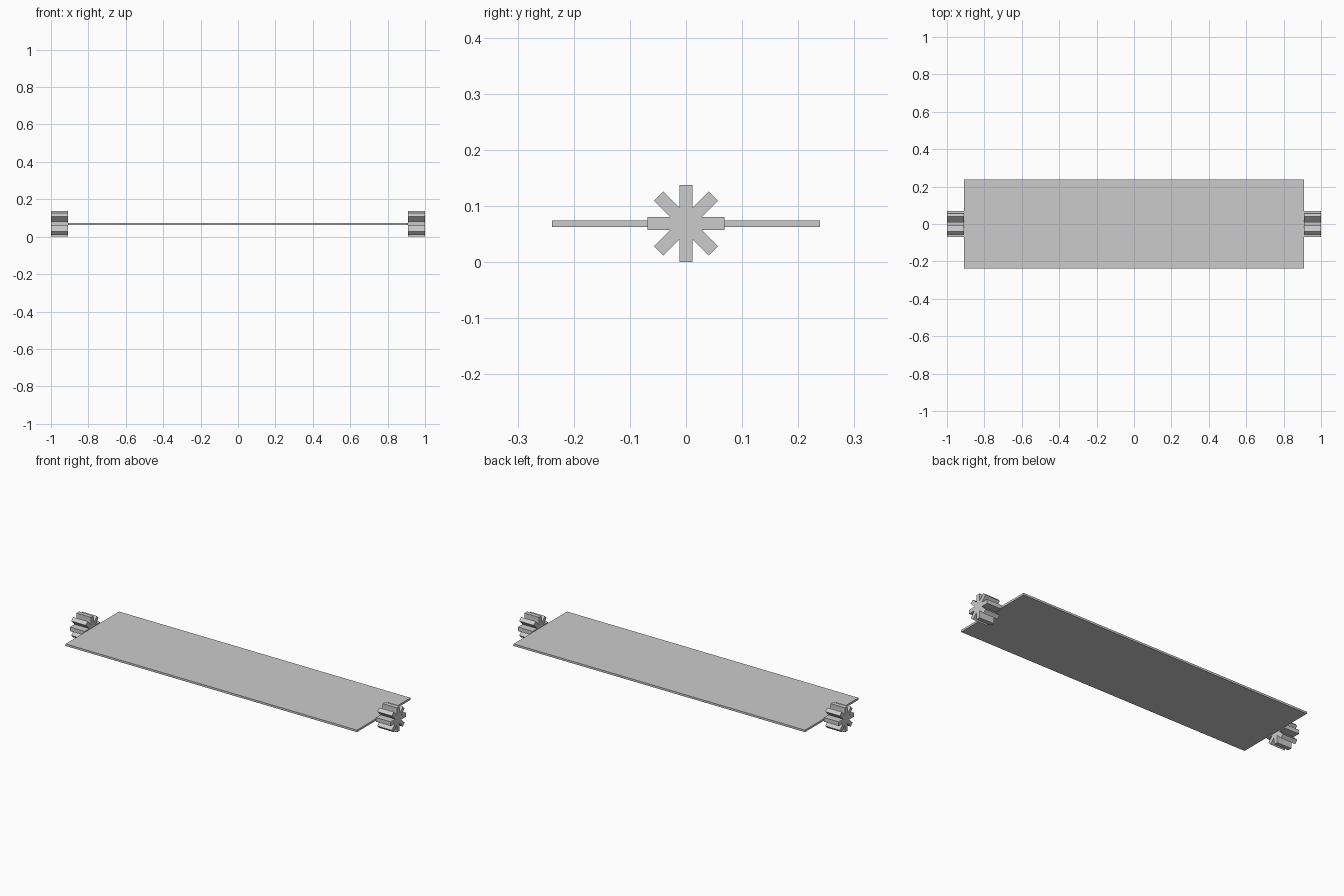
import bpy, bmesh
from math import sin, cos, pi, radians

if "Cube" in bpy.data.objects:
    bpy.data.objects.remove(bpy.data.objects["Cube"])

R, W = 0.0688, 0.0115      # spoke length and half width
ZC = R                     # height of the axle centre
PLATE_X, PLATE_Y, PLATE_T = 0.909, 0.2385, 0.0115


def make_object(name, bm):
    bmesh.ops.recalc_face_normals(bm, faces=bm.faces)
    mesh = bpy.data.meshes.new(name)
    bm.to_mesh(mesh)
    bm.free()
    obj = bpy.data.objects.new(name, mesh)
    bpy.context.collection.objects.link(obj)
    return obj


def star_profile(arms=8):
    """Outline of an eight-armed star in (y, z)."""
    notch = W / sin(pi / arms)
    pts = []
    for i in range(arms):
        a = 2 * pi * i / arms
        for u, v in ((R, -W), (R, W)):
            pts.append((u * cos(a) - v * sin(a), u * sin(a) + v * cos(a)))
        b = a + pi / arms
        pts.append((notch * cos(b), notch * sin(b)))
    return pts


def star_wheel(name, x0, x1):
    bm = bmesh.new()
    face = bm.faces.new([bm.verts.new((x0, y, ZC + z)) for y, z in star_profile()])
    ext = bmesh.ops.extrude_face_region(bm, geom=[face], use_keep_orig=True)
    moved = [g for g in ext["geom"] if isinstance(g, bmesh.types.BMVert)]
    bmesh.ops.translate(bm, verts=moved, vec=(x1 - x0, 0, 0))
    return make_object(name, bm)


# Flat centre panel
bm = bmesh.new()
bmesh.ops.create_cube(bm, size=1)
bmesh.ops.scale(bm, verts=bm.verts, vec=(2 * PLATE_X, 2 * PLATE_Y, PLATE_T))
bmesh.ops.translate(bm, verts=bm.verts, vec=(0, 0, ZC))
make_object("panel", bm)

# Star-shaped end wheels
star_wheel("right_star_wheel", PLATE_X, 1.0)
star_wheel("left_star_wheel", -1.0, -PLATE_X)
